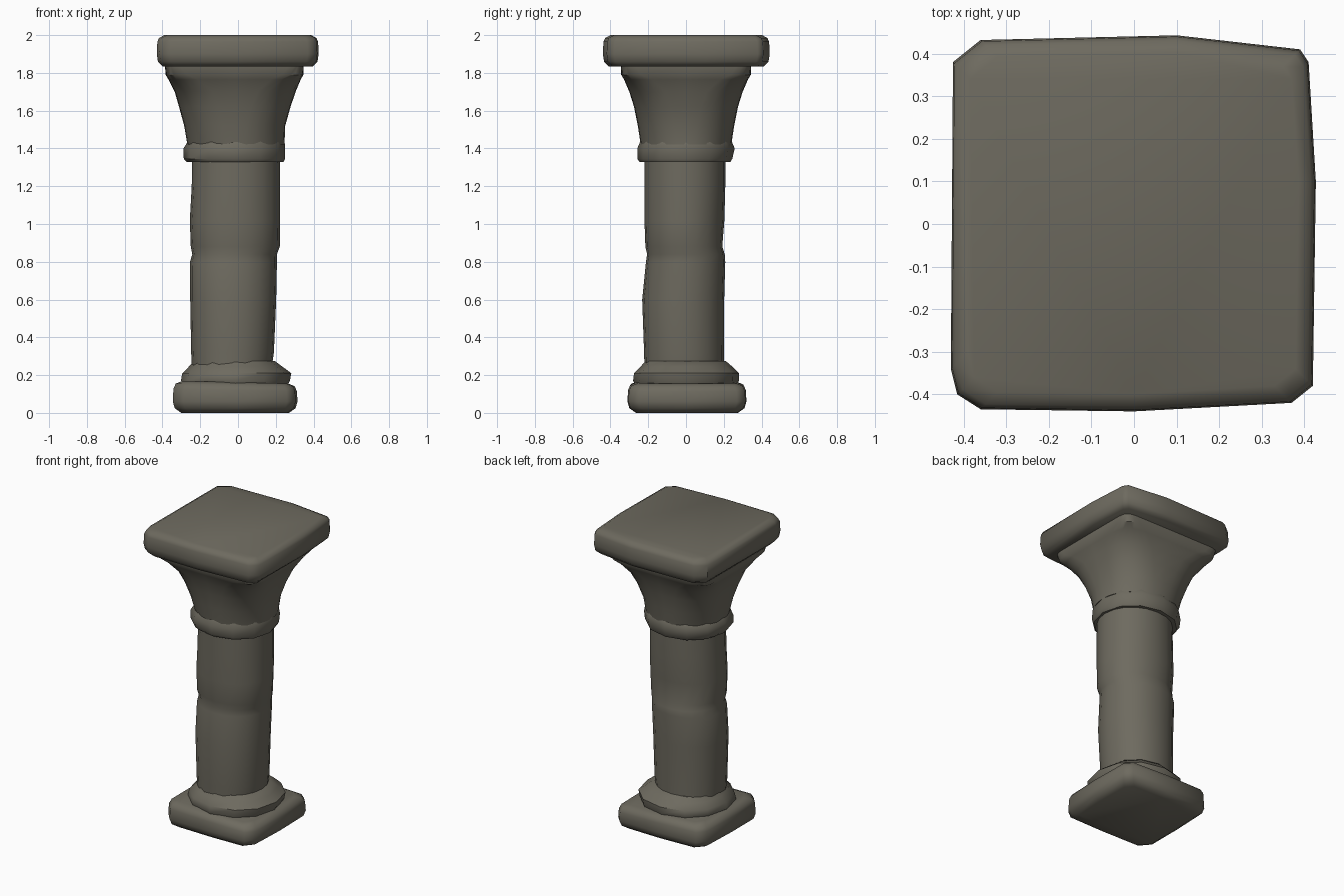
import bpy, bmesh, math

stone = bpy.data.materials.new("weathered stone")
stone.diffuse_color = (0.155, 0.145, 0.115, 1)


def loft(name, loops, angle=40):
    """Skin a stack of equal-length point loops and cap both ends."""
    bm = bmesh.new()
    rings = [[bm.verts.new(p) for p in loop] for loop in loops]
    n = len(rings[0])
    for a, b in zip(rings, rings[1:]):
        for i in range(n):
            j = (i + 1) % n
            bm.faces.new((a[i], a[j], b[j], b[i]))
    bm.faces.new(rings[0][::-1])
    bm.faces.new(rings[-1])
    bmesh.ops.recalc_face_normals(bm, faces=bm.faces)
    me = bpy.data.meshes.new(name)
    bm.to_mesh(me)
    bm.free()
    ob = bpy.data.objects.new(name, me)
    bpy.context.collection.objects.link(ob)
    me.materials.append(stone)
    bpy.ops.object.select_all(action='DESELECT')
    ob.select_set(True)
    bpy.context.view_layer.objects.active = ob
    bpy.ops.object.shade_smooth_by_angle(angle=math.radians(angle))
    return ob


def ring(z, x0, x1, y0, y1, power=2, n=16):
    """Superellipse between the given extents: 2 is round, high is square."""
    pts = []
    for i in range(n):
        t = 2 * math.pi * i / n
        c, s = math.cos(t), math.sin(t)
        u = math.copysign(abs(c) ** (2 / power), c) if abs(c) > 1e-6 else 0
        v = math.copysign(abs(s) ** (2 / power), s) if abs(s) > 1e-6 else 0
        pts.append(((x0 + x1) / 2 + u * (x1 - x0) / 2,
                    (y0 + y1) / 2 + v * (y1 - y0) / 2, z))
    return pts


def slab(name, outline, levels):
    """Worn slab: outline inset by a distance at each (z, inset, tilt)."""
    def pull(v, d):
        return math.copysign(max(abs(v) - d, 0), v) if abs(v) > 0.2 else v
    return loft(name, [[(pull(x, d), pull(y, d), z + tilt * x) for x, y in outline]
                       for z, d, tilt in levels], 50)


# square plinth with worn corners
slab("plinth",
     [(-.345, -.24), (-.29, -.305), (0, -.31), (.26, -.305), (.305, -.25), (.315, 0),
      (.31, .27), (.27, .315), (0, .32), (-.29, .31), (-.335, .26), (-.345, 0)],
     [(0, .045, 0), (.025, .01, 0), (.06, 0, 0), (.12, .003, -.02),
      (.148, .015, -.02), (.162, .05, -.02)])

# rounded base moulding
loft("base_moulding", [ring(*r, 2.15, 12) for r in (
    (.14, -.28, .26, -.265, .265), (.17, -.302, .275, -.28, .28),
    (.21, -.295, .282, -.275, .28), (.245, -.26, .235, -.24, .245),
    (.275, -.235, .195, -.215, .21))])

# uneven shaft
loft("shaft", [ring(*r, 2.1, 20) for r in (
    (.25, -.245, .18, -.22, .20), (.32, -.248, .19, -.222, .20),
    (.6, -.253, .202, -.232, .202), (.80, -.254, .206, -.212, .208),
    (.84, -.242, .206, -.206, .205), (.88, -.25, .221, -.215, .192),
    (1.02, -.255, .223, -.22, .203), (1.2, -.245, .223, -.22, .208),
    (1.36, -.243, .222, -.22, .208))])

# collar under the capital
loft("collar", [ring(*r, 2.1, 12) for r in (
    (1.328, -.27, .24, -.245, .235), (1.345, -.287, .25, -.258, .245),
    (1.40, -.289, .25, -.258, .258), (1.43, -.27, .247, -.245, .245),
    (1.45, -.255, .235, -.235, .235))])

# capital flaring from round to square
loft("capital", [ring(*r, 32) for r in (
    (1.42, -.268, .246, -.24, .24, 2.05), (1.52, -.285, .25, -.255, .255, 2.3),
    (1.62, -.312, .278, -.275, .275, 2.7), (1.70, -.335, .305, -.30, .30, 3.3),
    (1.765, -.368, .332, -.328, .328, 5.5), (1.79, -.383, .346, -.343, .343, 9),
    (1.842, -.387, .348, -.345, .345, 14))])

# abacus slab on top
slab("abacus",
     [(-.43, -.34), (-.415, -.40), (-.36, -.435), (0, -.44), (.37, -.42), (.42, -.38),
      (.427, .1), (.41, .38), (.39, .41), (.1, .443), (-.36, .432), (-.425, .38)],
     [(1.835, .03, 0), (1.86, .006, 0), (1.90, 0, 0), (1.965, .003, 0),
      (1.985, .012, 0), (2.0, .04, 0)])
